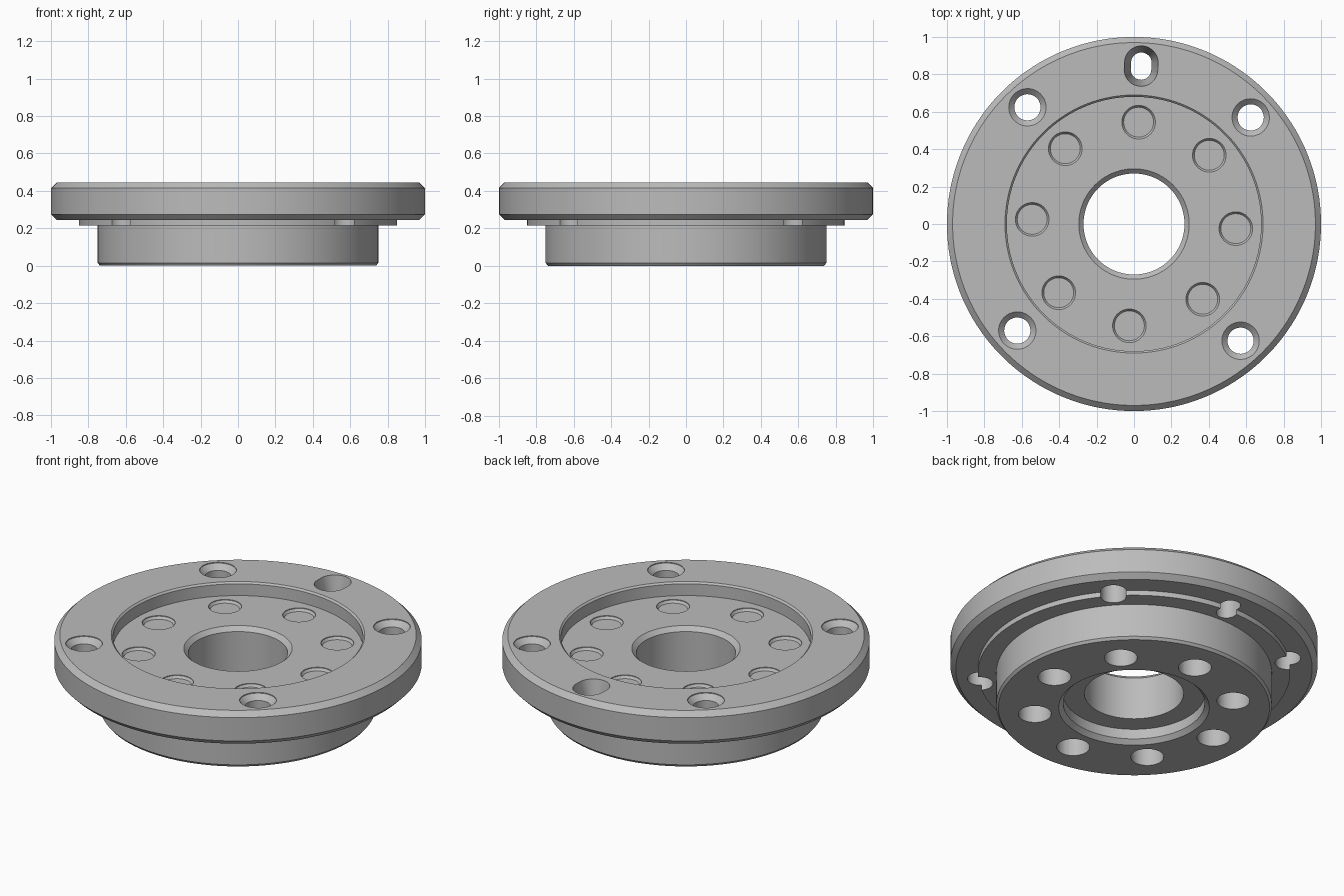
import bpy, bmesh, math
from mathutils import Matrix

if "Cube" in bpy.data.objects:
    bpy.data.objects.remove(bpy.data.objects["Cube"], do_unlink=True)

TOP, FLOOR = 0.445, 0.365      # rim face and recessed face heights
TURN = -2.6                    # rotation of the whole hole pattern, degrees

steel = bpy.data.materials.new("machined_grey")
steel.use_nodes = True
steel.diffuse_color = (0.5, 0.5, 0.5, 1)
steel.node_tree.nodes["Principled BSDF"].inputs["Base Color"].default_value = (0.5, 0.5, 0.5, 1)


def lathe(bm, profile, segments, closed, matrix=Matrix(), stretch=0.0):
    """Revolve (radius, z) points; closed joins last ring to first, otherwise ends are capped."""
    rings = []
    for r, z in profile:
        ring = []
        for i in range(segments):
            a = 2 * math.pi * (i + 0.5) / segments
            x, y = r * math.cos(a), r * math.sin(a)
            y += math.copysign(stretch, y)
            ring.append(bm.verts.new(matrix @ Matrix.Translation((x, y, z)).translation))
        rings.append(ring)
    pairs = list(zip(rings, rings[1:]))
    if closed:
        pairs.append((rings[-1], rings[0]))
    else:
        bm.faces.new(rings[0])
        bm.faces.new(rings[-1])
    for low, high in pairs:
        for i in range(segments):
            j = (i + 1) % segments
            bm.faces.new((low[i], low[j], high[j], high[i]))


def finish(bm, name):
    bmesh.ops.recalc_face_normals(bm, faces=bm.faces)
    mesh = bpy.data.meshes.new(name)
    bm.to_mesh(mesh)
    bm.free()
    mesh.materials.append(steel)
    obj = bpy.data.objects.new(name, mesh)
    bpy.context.collection.objects.link(obj)
    return obj


def place(degrees, radius):
    """Matrix at a polar position with local y pointing outward."""
    return (Matrix.Rotation(math.radians(degrees + TURN - 90), 4, 'Z')
            @ Matrix.Translation((0, radius, 0)))


# Turned body: spigot, locating step, chamfered flange, recess, bore, counterbore
bm = bmesh.new()
lathe(bm, [
    (0.41, 0), (0.738, 0), (0.75, 0.015), (0.75, 0.215),
    (0.85, 0.215), (0.85, 0.245), (0.97, 0.245), (1.0, 0.275),
    (1.0, 0.415), (0.97, TOP), (0.69, TOP), (0.68, TOP - 0.01),
    (0.68, FLOOR), (0.295, FLOOR), (0.27, FLOOR - 0.025),
    (0.27, 0.085), (0.385, 0.085), (0.385, 0.025),
], 160, True)
body = finish(bm, "flange_body")

# Cutters: countersunk rim holes, rim slot, and inner bolt holes from both faces
bm = bmesh.new()
for angle in (45, 135, 225, 315):
    lathe(bm, [(0.07, 0.1), (0.07, TOP - 0.035), (0.1, TOP - 0.005), (0.1, 0.6)],
          40, False, place(angle, 0.845))
lathe(bm, [(0.055, 0.1), (0.055, TOP - 0.1), (0.09, TOP - 0.005), (0.09, 0.6)],
      40, False, place(90, 0.845), 0.018)
for i in range(8):
    spot = place(45 * i, 0.545)
    lathe(bm, [(0.08, FLOOR - 0.018), (0.09, FLOOR - 0.004), (0.09, 0.6)], 40, False, spot)
    lathe(bm, [(0.09, -0.1), (0.09, FLOOR - 0.035)], 40, False, spot)
cutter = finish(bm, "hole_cutter")
cutter.hide_render = True

# Drill the holes, then drop the cutter
drill = body.modifiers.new("holes", 'BOOLEAN')
drill.operation = 'DIFFERENCE'
drill.solver = 'EXACT'
drill.object = cutter
bpy.ops.object.select_all(action='DESELECT')
body.select_set(True)
bpy.context.view_layer.objects.active = body
bpy.ops.object.modifier_apply(modifier=drill.name)
bpy.data.objects.remove(cutter, do_unlink=True)
bpy.ops.object.shade_smooth_by_angle(angle=math.radians(25))
